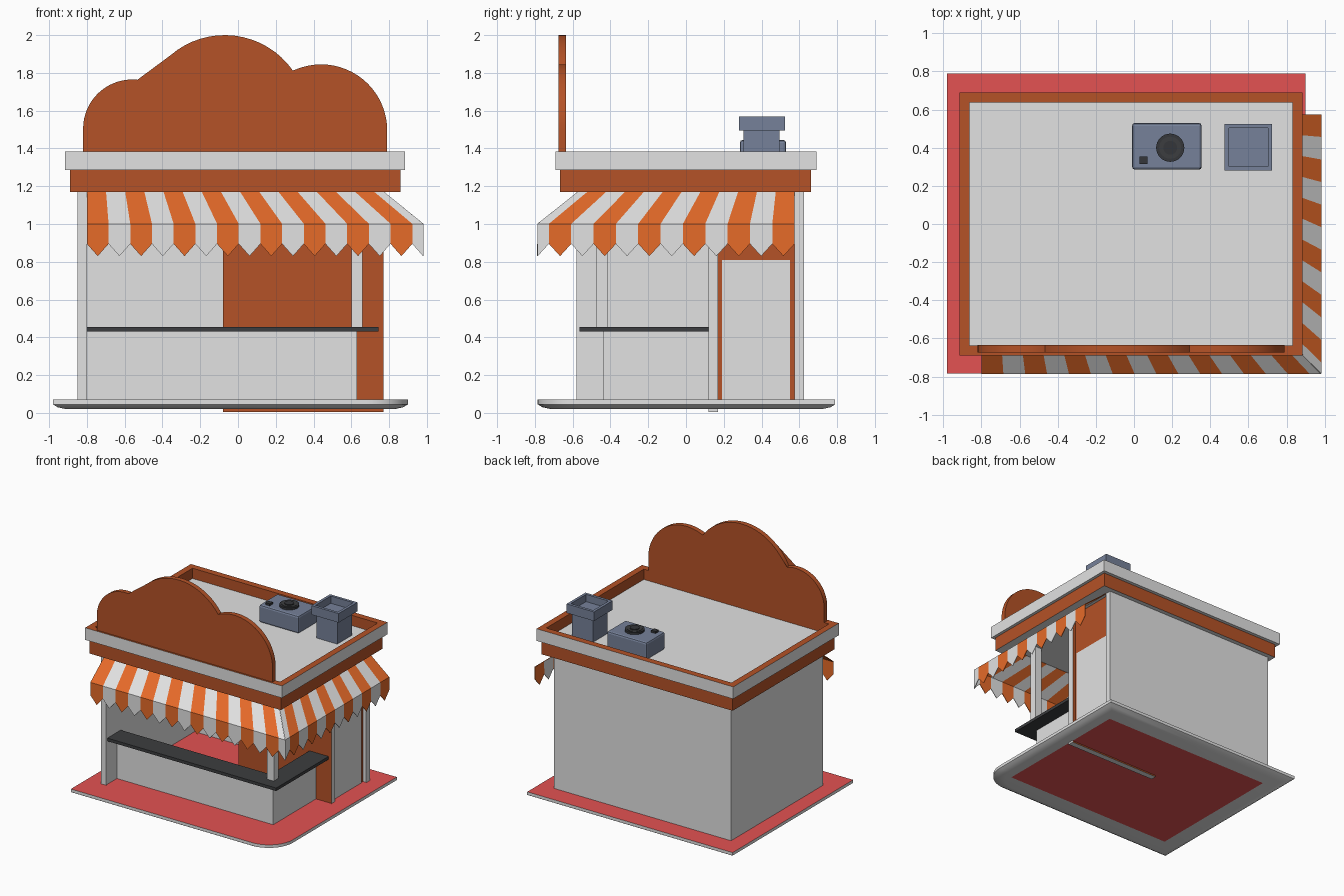
import bpy, bmesh, math
from mathutils import Vector

cube = bpy.data.objects.get("Cube")
if cube:
    bpy.data.objects.remove(cube, do_unlink=True)


def material(name, r, g, b):
    m = bpy.data.materials.new(name)
    m.use_nodes = True
    m.diffuse_color = (r, g, b, 1)
    m.node_tree.nodes["Principled BSDF"].inputs["Base Color"].default_value = (r, g, b, 1)
    return m


WHITE = material("off white", .76, .76, .76)
ORANGE = material("bright orange", .79, .145, .022)
BROWN = material("burnt orange", .46, .085, .02)
RED = material("paving red", .77, .085, .085)
BLACK = material("counter black", .045, .047, .05)
STEEL = material("blue grey metal", .18, .22, .32)
DARK = material("dark metal", .035, .037, .042)


def finish(name, bm, *mats, fix=True):
    if fix:
        bmesh.ops.recalc_face_normals(bm, faces=bm.faces)
    me = bpy.data.meshes.new(name)
    bm.to_mesh(me)
    bm.free()
    for m in mats:
        me.materials.append(m)
    ob = bpy.data.objects.new(name, me)
    bpy.context.collection.objects.link(ob)
    return ob


def paint(ob, rule):
    """Use the second material on faces whose normal and centre fit the rule."""
    for p in ob.data.polygons:
        if rule(p.normal, p.center):
            p.material_index = 1


def prism(name, outline, low, high, *mats, axis="z"):
    bm = bmesh.new()
    put = (lambda u, v, w: (u, v, w)) if axis == "z" else (lambda u, v, w: (u, w, v))
    face = bm.faces.new([bm.verts.new(put(u, v, low)) for u, v in outline])
    grown = bmesh.ops.extrude_face_region(bm, geom=[face])["geom"]
    shift = Vector(put(0, 0, high - low))
    bmesh.ops.translate(bm, vec=shift, verts=[g for g in grown if isinstance(g, bmesh.types.BMVert)])
    return finish(name, bm, *mats)


def box(name, x0, x1, y0, y1, z0, z1, *mats):
    return prism(name, [(x0, y0), (x1, y0), (x1, y1), (x0, y1)], z0, z1, *mats)


def tray(name, x0, x1, y0, y1, z0, z1, wall, depth, *mats):
    """A box whose top is sunk inside a rim."""
    ob = box(name, x0, x1, y0, y1, z0, z1, *mats)
    bm = bmesh.new()
    bm.from_mesh(ob.data)
    top = [f for f in bm.faces if f.normal.z > .9]
    bmesh.ops.inset_region(bm, faces=top, thickness=wall)
    grown = bmesh.ops.extrude_face_region(bm, geom=top)["geom"]
    bmesh.ops.delete(bm, geom=top, context="FACES")
    verts = [g for g in grown if isinstance(g, bmesh.types.BMVert)]
    bmesh.ops.translate(bm, vec=(0, 0, -depth), verts=verts)
    bmesh.ops.recalc_face_normals(bm, faces=bm.faces)
    bm.to_mesh(ob.data)
    bm.free()
    return ob


def cylinder(name, x, y, z0, z1, r, mat):
    ring = [(x + r * math.cos(a), y + r * math.sin(a)) for a in (math.tau * i / 32 for i in range(32))]
    return prism(name, ring, z0, z1, mat)


def bevel(ob, width):
    mod = ob.modifiers.new("soft edges", "BEVEL")
    mod.width, mod.segments = width, 2


def smooth(ob):
    bpy.ops.object.select_all(action="DESELECT")
    ob.select_set(True)
    bpy.context.view_layer.objects.active = ob
    bpy.ops.object.shade_smooth_by_angle(angle=math.radians(35))


def plane_down(name, z, mat):
    bm = bmesh.new()
    for x, y in ((-.8, .62), (.77, .62), (.77, -.58), (-.8, -.58)):
        bm.verts.new((x, y, z))
    bm.faces.new(list(bm.verts))
    return finish(name, bm, mat, fix=False)


# Paved base: one rounded corner and an undercut edge
R = .22
arc = [math.radians(-90 + 90 * i / 12) for i in range(13)]
outline = [(-.98, .79), (-.98, -.785)]
outline += [(.9 - R + R * math.cos(a), -.785 + R + R * math.sin(a)) for a in arc] + [(.9, .79)]
bm = bmesh.new()
rings = []
for z, inset in ((.07, 0), (.045, 0), (.03, .025), (.02, .07)):
    kx, ky = 1 - inset / .94, 1 - inset / .785
    rings.append([bm.verts.new(((x + .04) * kx - .04, y * ky, z)) for x, y in outline])
for upper, lower in zip(rings, rings[1:]):
    for i in range(len(upper)):
        j = (i + 1) % len(upper)
        bm.faces.new((upper[i], upper[j], lower[j], lower[i]))
bm.faces.new(rings[0])
bm.faces.new(rings[-1])
base = finish("paved_base", bm, WHITE, RED)
paint(base, lambda n, c: n.z > .9)
smooth(base)
plane_down("floor_underside", .016, RED)
plane_down("interior_floor", .073, RED)

# Walls and posts
box("left_wall", -.85, -.8, -.58, .62, .07, 1.17, WHITE)
box("back_wall", -.85, .77, .575, .625, .07, 1.17, WHITE)
partition = box("partition_wall", -.08, .77, .12, .17, .005, 1.17, WHITE, BROWN)
paint(partition, lambda n, c: abs(n.y) > .9)
box("corner_post", .6, .66, -.475, -.415, .455, 1.17, WHITE)

# Side door in its frame
box("door_frame", .68, .74, .17, .575, .07, 1.17, BROWN)
box("door", .69, .746, .19, .55, .07, .81, WHITE)

# Serving counter
box("front_counter_panel", -.8, .63, -.44, -.4, .07, .43, WHITE)
box("side_counter_panel", .59, .63, -.4, .12, .07, .43, WHITE)
prism("counter_top", [(-.8, -.565), (.745, -.565), (.745, .12), (.57, .12), (.57, -.39), (-.8, -.39)],
      .43, .455, BLACK)

# Roof bands
fascia = box("fascia_band", -.89, .86, -.668, .662, 1.17, 1.285, BROWN, WHITE)
paint(fascia, lambda n, c: abs(n.z) > .9)
roof = tray("roof_parapet", -.915, .885, -.69, .69, 1.285, 1.385, .075, .085, WHITE, BROWN)
paint(roof, lambda n, c: (n.z > .9 and c.z > 1.38)
      or (abs(n.z) < .1 and abs(c.x + .015) < .86 and abs(c.y) < .65))

# Cloud-shaped sign board made of three arcs
cloud = [(.79, 1.385)]
for cx, cz, r, start, end in ((.44, 1.495, .35, 0, 113), (-.07, 1.56, .44, 35, 155),
                              (-.56, 1.505, .26, 67, 180)):
    for i in range(21):
        a = math.radians(start + (end - start) * i / 20)
        cloud.append((cx + r * math.cos(a), cz + r * math.sin(a)))
cloud.append((-.82, 1.385))
smooth(prism("sign_board", cloud, -.675, -.635, BROWN, axis="y"))


# Striped awning, each run starting at the shared corner
def awning(name, inner_end, outer_end, count):
    inner, outer = Vector((.77, -.57, 1.17)), Vector((.98, -.785, 1))
    inner_end, outer_end = Vector(inner_end), Vector(outer_end)
    bm = bmesh.new()
    total = count + .5
    for i in range(count + 1):
        t0, t1 = max(0, i - .5) / total, (i + .5) / total
        a, b = inner.lerp(inner_end, t0), inner.lerp(inner_end, t1)
        c, d = outer.lerp(outer_end, t1), outer.lerp(outer_end, t0)
        tip = outer.lerp(outer_end, i / total) - Vector((0, 0, .17))
        drop = Vector((0, 0, -.105))
        hem = [d, c, c + drop, tip] + ([d + drop] if i else [])
        for pts in ([a, b, c, d], hem):
            bm.faces.new([bm.verts.new(p) for p in pts]).material_index = i % 2
    bmesh.ops.remove_doubles(bm, verts=bm.verts, dist=.0005)
    ob = finish(name, bm, WHITE, ORANGE)
    mod = ob.modifiers.new("cloth", "SOLIDIFY")
    mod.thickness, mod.offset = .005, 0


awning("front_awning", (-.8, -.57, 1.17), (-.8, -.785, 1), 15)
awning("side_awning", (.77, .575, 1.17), (.98, .575, 1), 11)

# Rooftop cooling unit
bevel(box("cooling_unit", -.01, .355, .285, .53, 1.3, 1.445, STEEL), .015)
for part, r, top, mat in (("fan_ring", .074, 1.462, DARK), ("fan_disc", .058, 1.465, BLACK),
                          ("fan_hub", .036, 1.472, DARK)):
    smooth(cylinder(part, .19, .4, 1.44, top, r, mat))
box("unit_valve", .03, .07, .315, .355, 1.44, 1.462, DARK)

# Rooftop vent
box("vent_neck", .505, .695, .305, .495, 1.3, 1.5, STEEL)
tray("vent_hood", .475, .725, .28, .525, 1.495, 1.57, .032, .06, STEEL)
